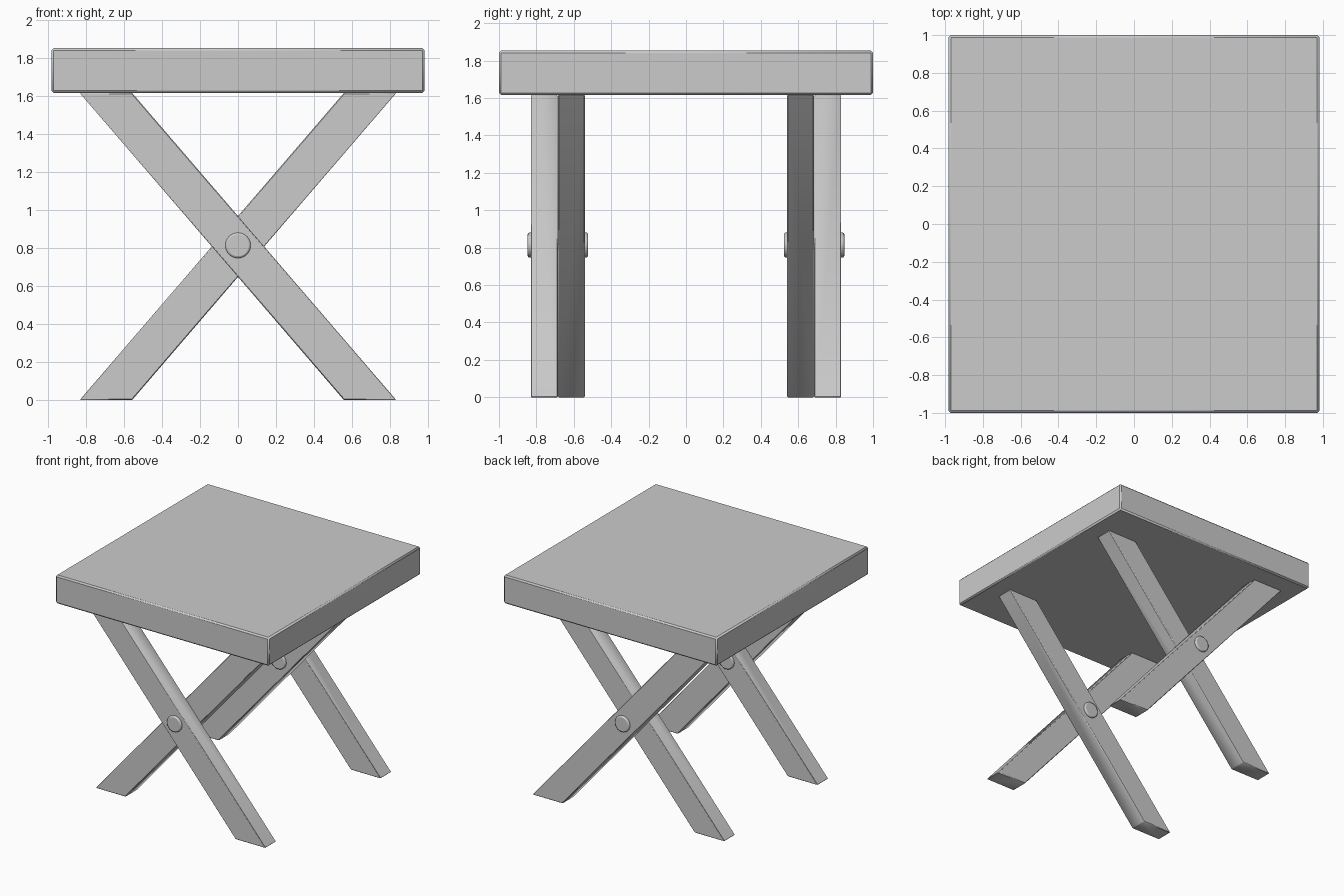
import bpy, bmesh, math
from mathutils import Matrix

cube = bpy.data.objects.get("Cube")
if cube:
    bpy.data.objects.remove(cube, do_unlink=True)

# One plain grey for everything
GREY = (0.6, 0.6, 0.6, 1)
grey = bpy.data.materials.new("plain grey")
grey.use_nodes = True
grey.diffuse_color = GREY
grey.node_tree.nodes["Principled BSDF"].inputs["Base Color"].default_value = GREY

SEAT_LOW, SEAT_TOP = 1.616, 1.853
PIVOT = SEAT_LOW / 2


def finish(name, bm, bevel, segments=1):
    bmesh.ops.recalc_face_normals(bm, faces=bm.faces)
    mesh = bpy.data.meshes.new(name)
    bm.to_mesh(mesh)
    bm.free()
    mesh.materials.append(grey)
    obj = bpy.data.objects.new(name, mesh)
    bpy.context.collection.objects.link(obj)
    mod = obj.modifiers.new("soft edges", 'BEVEL')
    mod.width = bevel
    mod.segments = segments
    mod.limit_method = 'ANGLE'
    bpy.ops.object.select_all(action='DESELECT')
    obj.select_set(True)
    bpy.context.view_layer.objects.active = obj
    bpy.ops.object.shade_smooth_by_angle(angle=math.radians(60))
    return obj


def leg(name, lean, y0, y1):
    """Slanted plank; lean = +1 puts the foot on +x, -1 on -x."""
    bm = bmesh.new()
    profile = [(0.557, 0), (0.833, 0), (-0.557, SEAT_LOW), (-0.833, SEAT_LOW)]
    face = bm.faces.new([bm.verts.new((lean * x, y0, z)) for x, z in profile])
    side = bmesh.ops.extrude_face_region(bm, geom=[face])["geom"]
    verts = [v for v in side if isinstance(v, bmesh.types.BMVert)]
    bmesh.ops.translate(bm, verts=verts, vec=(0, y1 - y0, 0))
    finish(name, bm, 0.005)


def bolt(name, y0, y1):
    bm = bmesh.new()
    place = Matrix.Translation((0, (y0 + y1) / 2, PIVOT + 0.006)) @ Matrix.Rotation(math.pi / 2, 4, 'X')
    bmesh.ops.create_cone(bm, cap_ends=True, segments=32, radius1=0.067,
                          radius2=0.067, depth=abs(y1 - y0), matrix=place)
    finish(name, bm, 0.01, 2)


# Seat slab
bm = bmesh.new()
bmesh.ops.create_cube(bm, size=1, matrix=Matrix.Translation((0, 0, (SEAT_LOW + SEAT_TOP) / 2))
                      @ Matrix.Diagonal((1.964, 2, SEAT_TOP - SEAT_LOW, 1)))
finish("seat", bm, 0.012)

# Crossed leg pairs, mirrored front to back
for end, s in (("front", -1), ("back", 1)):
    leg(end + "_outer_leg", 1, s * 0.685, s * 0.83)
    leg(end + "_inner_leg", -1, s * 0.54, s * 0.685)
    bolt(end + "_bolt", s * 0.523, s * 0.847)
